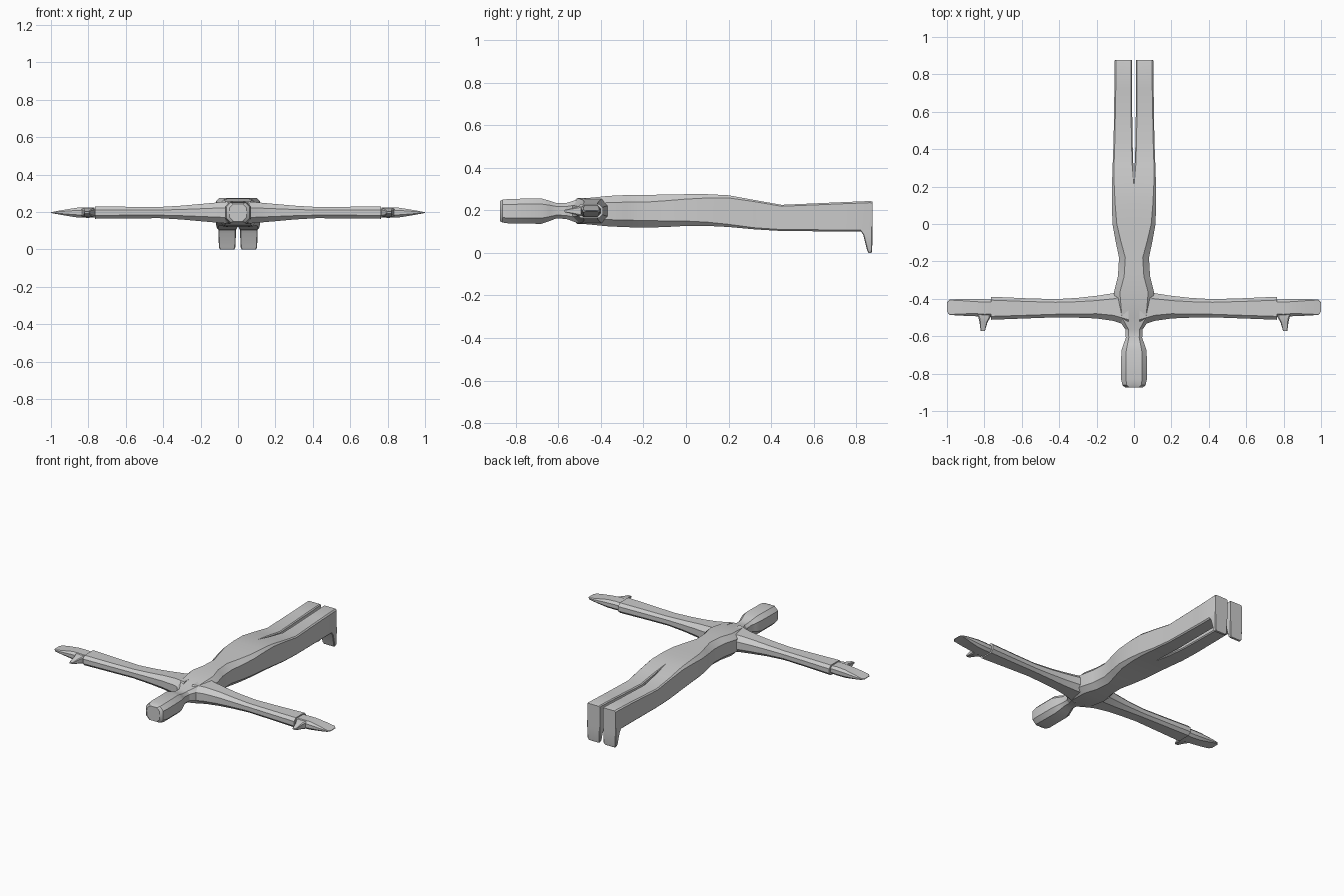
import bpy, bmesh

if "Cube" in bpy.data.objects:
    bpy.data.objects.remove(bpy.data.objects["Cube"])

grey = bpy.data.materials.new("plain grey")
grey.diffuse_color = (0.6, 0.6, 0.6, 1)
grey.use_nodes = True
grey.node_tree.nodes["Principled BSDF"].inputs["Base Color"].default_value = grey.diffuse_color
MID = 0.197  # height of the arm axis


def ring(u0, u1, v0, v1, c0, c1):
    """Rectangle with its low-u corners cut by c0 and high-u corners by c1."""
    return [(u0 + c0, v0), (u1 - c1, v0), (u1, v0 + c1), (u1, v1 - c1),
            (u1 - c1, v1), (u0 + c0, v1), (u0, v1 - c0), (u0, v0 + c0)]


def loft(name, place, sections):
    """Skin (t, u0, u1, v0, v1, c0, c1) sections and mirror over x = 0."""
    bm = bmesh.new()
    rings = [[bm.verts.new(place(s[0], u, v)) for u, v in ring(*s[1:])] for s in sections]
    for a, b in zip(rings, rings[1:]):
        for i in range(8):
            j = (i + 1) % 8
            bm.faces.new((a[i], a[j], b[j], b[i]))
    bm.faces.new(rings[0])
    bm.faces.new(rings[-1])
    bmesh.ops.remove_doubles(bm, verts=bm.verts, dist=1e-5)
    bmesh.ops.recalc_face_normals(bm, faces=bm.faces)
    # Open the half along the mirror plane
    inner = [f for f in bm.faces if all(abs(v.co.x) < 1e-4 for v in f.verts)]
    bmesh.ops.delete(bm, geom=inner, context='FACES')
    mesh = bpy.data.meshes.new(name)
    bm.to_mesh(mesh)
    bm.free()
    mesh.materials.append(grey)
    ob = bpy.data.objects.new(name, mesh)
    bpy.context.collection.objects.link(ob)
    ob.modifiers.new("mirror", 'MIRROR').merge_threshold = 0.0005
    bpy.ops.object.select_all(action='DESELECT')
    ob.select_set(True)
    bpy.context.view_layer.objects.active = ob
    bpy.ops.object.shade_smooth_by_angle(angle=0.5)


def along_y(t, u, v):
    return (u, t, v)


def along_x(t, u, v):
    return (t, u, v)


def along_z(t, u, v):
    return (u, v, t)


def body_section(y, width, low, high):
    """Corners sharpen toward the legs, which part behind the crotch."""
    fade = min(1, max(0.25, 0.85 - 1.6 * y - 0.15))
    cut = 0.22 * (high - low) * fade
    gap = min(0.011, max(0, 0.032 * (y - 0.2)))
    return (y, gap, width, low, high, 0.006 if gap else 0, cut)


def flat_section(x, front, back, half):
    """Section of an arm or hand, symmetric about the arm axis."""
    cut = 0.55 * half
    return (x, front, back, MID - half, MID + half, cut, cut)


# Head and neck, then torso, then legs: y, half width, low z, high z
head = [(-0.875, 0.045, 0.150, 0.243), (-0.862, 0.062, 0.143, 0.250),
        (-0.83, 0.069, 0.138, 0.254), (-0.68, 0.068, 0.137, 0.256),
        (-0.64, 0.055, 0.150, 0.245), (-0.61, 0.044, 0.162, 0.235),
        (-0.565, 0.045, 0.160, 0.234)]
torso = [(-0.50, 0.09, 0.138, 0.254), (-0.365, 0.107, 0.125, 0.268),
         (-0.28, 0.086, 0.121, 0.272), (-0.18, 0.080, 0.119, 0.273),
         (-0.09, 0.099, 0.122, 0.274), (0.0, 0.115, 0.127, 0.276),
         (0.10, 0.118, 0.127, 0.276), (0.20, 0.118, 0.122, 0.271)]
legs = [(0.32, 0.114, 0.111, 0.249), (0.45, 0.109, 0.103, 0.226),
        (0.72, 0.105, 0.101, 0.238), (0.865, 0.105, 0.101, 0.244),
        (0.876, 0.102, 0.101, 0.241)]
loft("body", along_y, [body_section(*s) for s in head + torso + legs])

# Feet pointing down: z, inset of the sides, sole y, heel y
feet = [(0.125, 0, 0.805, 0.876), (0.085, 0, 0.833, 0.876),
        (0.012, 0.003, 0.851, 0.875), (0.0, 0.009, 0.857, 0.872)]
loft("foot", along_z, [(z, 0.011 + i, 0.105 - i, a, b, 0.004, 0.004)
                       for z, i, a, b in feet])

# Arms: x, front y, back y, half height
arms = [(0.03, -0.545, -0.350, 0.061), (0.11, -0.518, -0.370, 0.054),
        (0.20, -0.505, -0.384, 0.046), (0.30, -0.501, -0.395, 0.037),
        (0.42, -0.499, -0.402, 0.030), (0.58, -0.505, -0.397, 0.031),
        (0.765, -0.512, -0.389, 0.033)]
loft("arm", along_x, [flat_section(*s) for s in arms])

# Hands tapering to flat fingertips
hands = [(0.74, -0.495, -0.405, 0.024), (0.80, -0.498, -0.402, 0.028),
         (0.86, -0.492, -0.400, 0.026), (0.93, -0.490, -0.401, 0.015),
         (0.985, -0.486, -0.404, 0.005), (1.0, -0.470, -0.420, 0.002)]
loft("hand", along_x, [flat_section(*s) for s in hands])

# Thumbs: y, inner x, outer x, half height
thumbs = [(-0.47, 0.765, 0.845, 0.024), (-0.50, 0.768, 0.832, 0.023),
          (-0.525, 0.783, 0.826, 0.016), (-0.572, 0.797, 0.820, 0.005)]
loft("thumb", along_y, [(y, a, b, MID - h, MID + h, 0.3 * h, 0.3 * h)
                        for y, a, b, h in thumbs])
